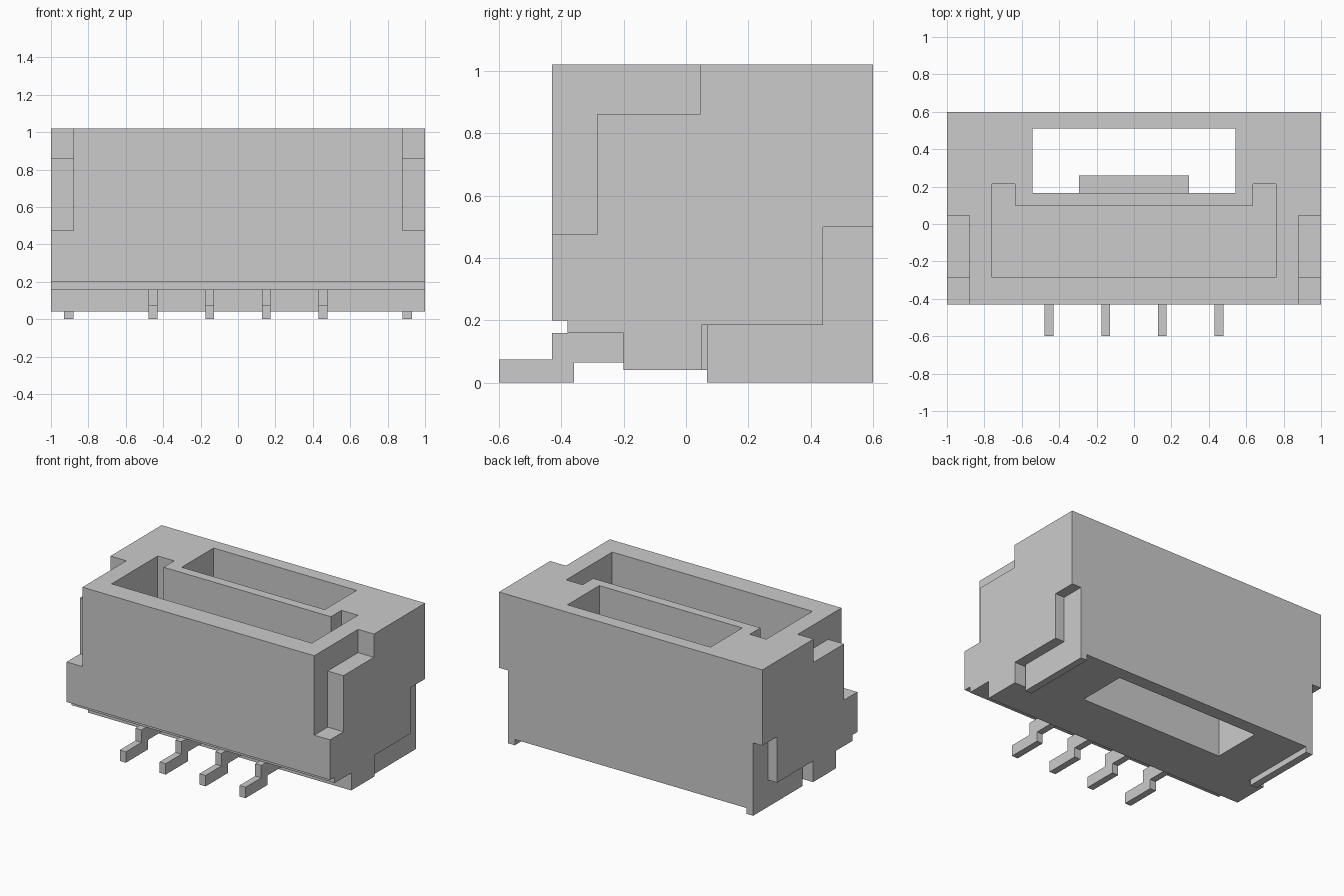
import bpy, bmesh

if "Cube" in bpy.data.objects:
    bpy.data.objects.remove(bpy.data.objects["Cube"])


def prism(name, profile, axis, lo, hi):
    """Extrude a 2D profile along x (points are y,z) or z (points are x,y)."""
    bm = bmesh.new()
    place = (lambda a, b: (lo, a, b)) if axis == 'x' else (lambda a, b: (a, b, lo))
    face = bm.faces.new([bm.verts.new(place(a, b)) for a, b in profile])
    moved = bmesh.ops.extrude_face_region(bm, geom=[face])['geom']
    step = (hi - lo, 0, 0) if axis == 'x' else (0, 0, hi - lo)
    bmesh.ops.translate(bm, vec=step, verts=[v for v in moved if isinstance(v, bmesh.types.BMVert)])
    bmesh.ops.recalc_face_normals(bm, faces=bm.faces)
    mesh = bpy.data.meshes.new(name)
    bm.to_mesh(mesh)
    bm.free()
    obj = bpy.data.objects.new(name, mesh)
    bpy.context.collection.objects.link(obj)
    return obj


def rect(a0, a1, b0, b1):
    return [(a0, b0), (a1, b0), (a1, b1), (a0, b1)]


def cut(target, cutter):
    cutter.hide_render = True
    mod = target.modifiers.new("cut", 'BOOLEAN')
    mod.operation = 'DIFFERENCE'
    mod.solver = 'EXACT'
    mod.object = cutter
    bpy.context.view_layer.objects.active = target
    bpy.ops.object.modifier_apply(modifier=mod.name)
    bpy.data.objects.remove(cutter)


# Housing block with stepped underside at the front
housing = prism("housing", [(-.43, 1.02), (-.43, .2), (-.38, .2), (-.38, .16), (-.2, .16),
                            (-.2, .04), (.6, .04), (.6, 1.02)], 'x', -1, 1)

# Plug pocket with two ears, and the latch opening right through the rear
cut(housing, prism("pocket_cutter", [(-.76, -.285), (.76, -.285), (.76, .215), (.635, .215),
                                     (.635, .1), (-.635, .1), (-.635, .215), (-.76, .215)],
                   'z', .2, 1.2))
cut(housing, prism("latch_cutter", rect(-.543, .543, .165, .51), 'z', -.2, 1.2))

# Stepped front corner notches and L-shaped recesses for the solder tabs
notch = [(-.6, .475), (-.285, .475), (-.285, .86), (.045, .86), (.045, 1.2), (-.6, 1.2)]
recess = [(.05, -.1), (.7, -.1), (.7, .5), (.44, .5), (.44, .185), (.05, .185)]
tab = [(.067, 0), (.6, 0), (.6, .5), (.44, .5), (.44, .185), (.067, .185)]
for side, s in (("left", -1), ("right", 1)):
    cut(housing, prism("notch_cutter", notch, 'x', s * .88, s * 1.2))
    cut(housing, prism("recess_cutter", recess, 'x', s * .88, s * 1.2))
    prism("solder_tab_" + side, tab, 'x', s * .88, s * .93)

# Latch catch on the dividing wall
prism("latch_catch", rect(-.295, .295, .165, .26), 'z', .5, .7)

# Four bent contact pins
pin = [(-.6, 0), (-.36, 0), (-.36, .065), (-.2, .065), (-.2, .16),
       (-.43, .16), (-.43, .075), (-.6, .075)]
for i in range(4):
    x = (i - 1.5) * .303
    prism(f"contact_pin_{i + 1}", pin, 'x', x - .023, x + .023)
